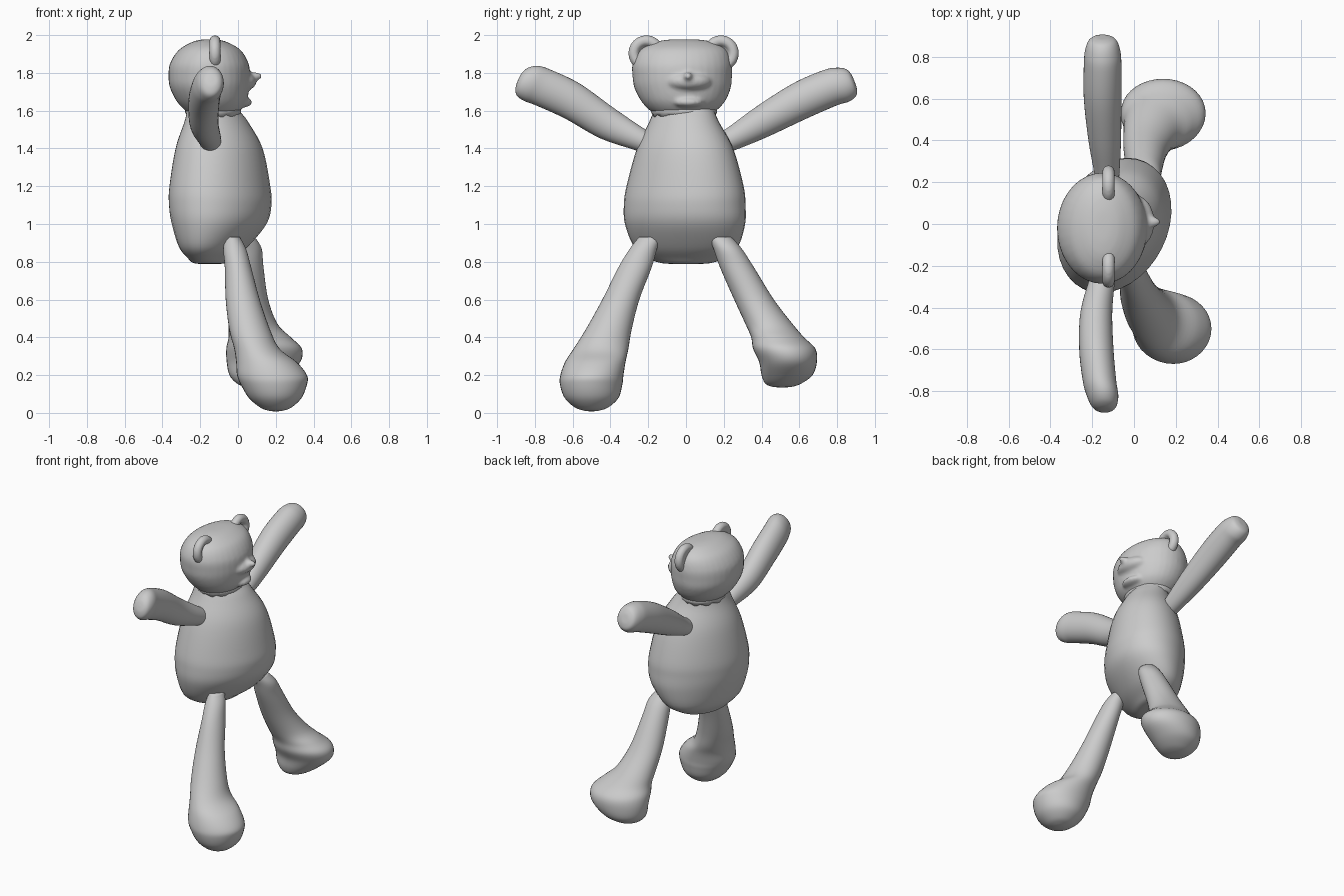
import bpy, math
from mathutils import Vector

cube = bpy.data.objects.get("Cube")
if cube:
    bpy.data.objects.remove(cube, do_unlink=True)

plush = bpy.data.materials.new("plush_grey")
plush.use_nodes = True
plush.diffuse_color = (0.6, 0.6, 0.6, 1)
plush.node_tree.nodes["Principled BSDF"].inputs["Base Color"].default_value = (0.6, 0.6, 0.6, 1)


def finish(ob, name):
    ob.name = name
    ob.data.name = name
    ob.data.materials.clear()
    ob.data.materials.append(plush)
    for p in ob.data.polygons:
        p.use_smooth = True
    return ob


def spline(a, b, c, d, t):
    return [0.5 * (2 * q + (r - p) * t + (2 * p - 5 * q + 4 * r - s) * t * t
                   + (3 * q - p - 3 * r + s) * t ** 3) for p, q, r, s in zip(a, b, c, d)]


def loft(name, rings, u=(1, 0, 0), v=(0, 1, 0), sides=36, steps=5):
    """Skin smooth elliptical rings (x, y, z, radius_u, radius_v) and cap both ends."""
    u, v = Vector(u), Vector(v)
    pts = [rings[0]] + list(rings) + [rings[-1]]
    fine = [spline(*pts[i:i + 4], s / steps) for i in range(len(rings) - 1) for s in range(steps)]
    fine.append(rings[-1])
    verts, faces = [], []
    for x, y, z, ru, rv in fine:
        for k in range(sides):
            a = 2 * math.pi * k / sides
            verts.append(Vector((x, y, z)) + u * ru * math.cos(a) + v * rv * math.sin(a))
    for i in range(len(fine) - 1):
        for k in range(sides):
            n = (k + 1) % sides
            faces.append((i * sides + k, i * sides + n, (i + 1) * sides + n, (i + 1) * sides + k))
    faces.append(tuple(reversed(range(sides))))
    faces.append(tuple(range((len(fine) - 1) * sides, len(fine) * sides)))
    # Keep normals outward whichever way the rings run
    run = Vector(rings[-1][:3]) - Vector(rings[0][:3])
    if u.cross(v).dot(run) < 0:
        faces = [tuple(reversed(f)) for f in faces]
    me = bpy.data.meshes.new(name)
    me.from_pydata(verts, [], faces)
    ob = bpy.data.objects.new(name, me)
    bpy.context.collection.objects.link(ob)
    return finish(ob, name)


def ball(name, loc, radii, rot=(0, 0, 0)):
    bpy.ops.mesh.primitive_uv_sphere_add(segments=32, ring_count=20, location=loc, rotation=rot)
    ob = bpy.context.object
    ob.scale = radii
    return finish(ob, name)


def fuse(parts, name, voxel, smooth):
    """Merge overlapping parts into one soft skin."""
    bpy.ops.object.select_all(action='DESELECT')
    for p in parts:
        p.select_set(True)
    bpy.context.view_layer.objects.active = parts[0]
    bpy.ops.object.join()
    ob = bpy.context.object
    m = ob.modifiers.new("skin", 'REMESH')
    m.mode, m.voxel_size, m.use_smooth_shade = 'VOXEL', voxel, True
    s = ob.modifiers.new("soften", 'SMOOTH')
    s.factor, s.iterations = 0.5, smooth
    for mod in ("skin", "soften"):
        bpy.ops.object.modifier_apply(modifier=mod)
    return finish(ob, name)


# Pear-shaped body, slightly turned to one side
loft("body", [
    (-.15, 0, .788, .02, .03), (-.15, 0, .793, .08, .13), (-.145, 0, .82, .115, .20),
    (-.13, 0, .88, .175, .275), (-.10, -.005, 1.0, .243, .318), (-.094, -.007, 1.1, .264, .322),
    (-.096, -.005, 1.2, .26, .31), (-.10, -.005, 1.4, .225, .255), (-.115, -.01, 1.54, .165, .185),
    (-.13, -.01, 1.6, .135, .16), (-.13, -.01, 1.64, .12, .145)], v=(.2, 1, 0))

# Head with muzzle, nose and lower lip
skull = loft("skull", [
    (-.14, -.015, 1.575, .11, .13), (-.135, -.015, 1.6, .145, .175), (-.14, -.015, 1.65, .185, .222),
    (-.15, -.018, 1.72, .21, .255), (-.152, -.02, 1.78, .216, .263), (-.152, -.02, 1.85, .208, .263),
    (-.15, -.015, 1.92, .165, .232), (-.15, -.01, 1.96, .10, .165), (-.15, -.01, 1.975, .05, .09),
    (-.15, -.01, 1.978, .01, .02)])
muzzle = ball("muzzle", (.0, .01, 1.755), (.098, .13, .058))
nose = ball("nose", (.085, .01, 1.782), (.042, .025, .022))
lip = ball("lip", (.01, .01, 1.645), (.065, .085, .03))
fuse([skull, muzzle, nose, lip], "head", .011, 3)

# Cupped ears: thick rim around a thin disc
for side, y in (("left", .185), ("right", -.21)):
    bpy.ops.mesh.primitive_torus_add(major_segments=32, minor_segments=12, major_radius=.066,
                                     minor_radius=.03, location=(-.122, y, 1.904),
                                     rotation=(0, math.pi / 2, 0))
    rim = bpy.context.object
    disc = ball("disc", (-.137, y, 1.904), (.016, .075, .075))
    fuse([rim, disc], side + "_ear", .009, 2)

# Scalloped collar around the neck
collar = loft("collar", [(-.132, -.01, 1.578, .138, .165), (-.132, -.01, 1.592, .148, .175),
                         (-.132, -.01, 1.612, .145, .172)], sides=48, steps=2)
for vert in collar.data.vertices:
    if vert.co.z < 1.58 and (vert.index // 2) % 2:
        vert.co.z -= .012

# Arms reaching out and up
loft("left_arm", [
    (-.13, .14, 1.405, .05, .05), (-.13, .24, 1.45, .06, .062), (-.14, .40, 1.54, .078, .085),
    (-.15, .60, 1.65, .09, .1), (-.15, .76, 1.72, .09, .1), (-.15, .83, 1.738, .084, .096),
    (-.15, .875, 1.75, .066, .075), (-.15, .89, 1.755, .035, .04), (-.15, .892, 1.756, .005, .005)],
    v=(0, -.36, .93))
loft("right_arm", [
    (-.14, -.14, 1.40, .05, .05), (-.15, -.25, 1.45, .06, .062), (-.18, -.42, 1.535, .076, .088),
    (-.18, -.60, 1.65, .082, .1), (-.165, -.75, 1.72, .08, .102), (-.15, -.82, 1.745, .075, .1),
    (-.143, -.865, 1.755, .06, .08), (-.14, -.885, 1.762, .035, .042), (-.14, -.889, 1.764, .005, .005)],
    v=(0, .4, .917))

# Legs flaring into big rounded feet
loft("right_leg", [
    (-.03, -.19, .93, .04, .06), (-.018, -.225, .87, .06, .072), (.0, -.27, .77, .07, .088),
    (.025, -.345, .6, .09, .098), (.062, -.41, .44, .108, .122), (.10, -.45, .34, .12, .145),
    (.15, -.48, .27, .16, .16), (.18, -.498, .2, .185, .167), (.19, -.502, .15, .175, .165),
    (.197, -.50, .08, .14, .143), (.2, -.50, .03, .085, .09), (.2, -.50, .012, .04, .04),
    (.2, -.50, .008, .005, .005)])
loft("left_leg", [
    (.04, .18, .93, .05, .06), (.05, .22, .87, .075, .075), (.05, .27, .77, .085, .09),
    (.055, .36, .6, .105, .105), (.08, .44, .47, .13, .125), (.115, .485, .4, .165, .14),
    (.138, .52, .34, .2, .165), (.135, .54, .27, .195, .153), (.105, .535, .2, .15, .135),
    (.09, .515, .155, .095, .095), (.085, .51, .138, .045, .05), (.085, .51, .135, .005, .005)])
